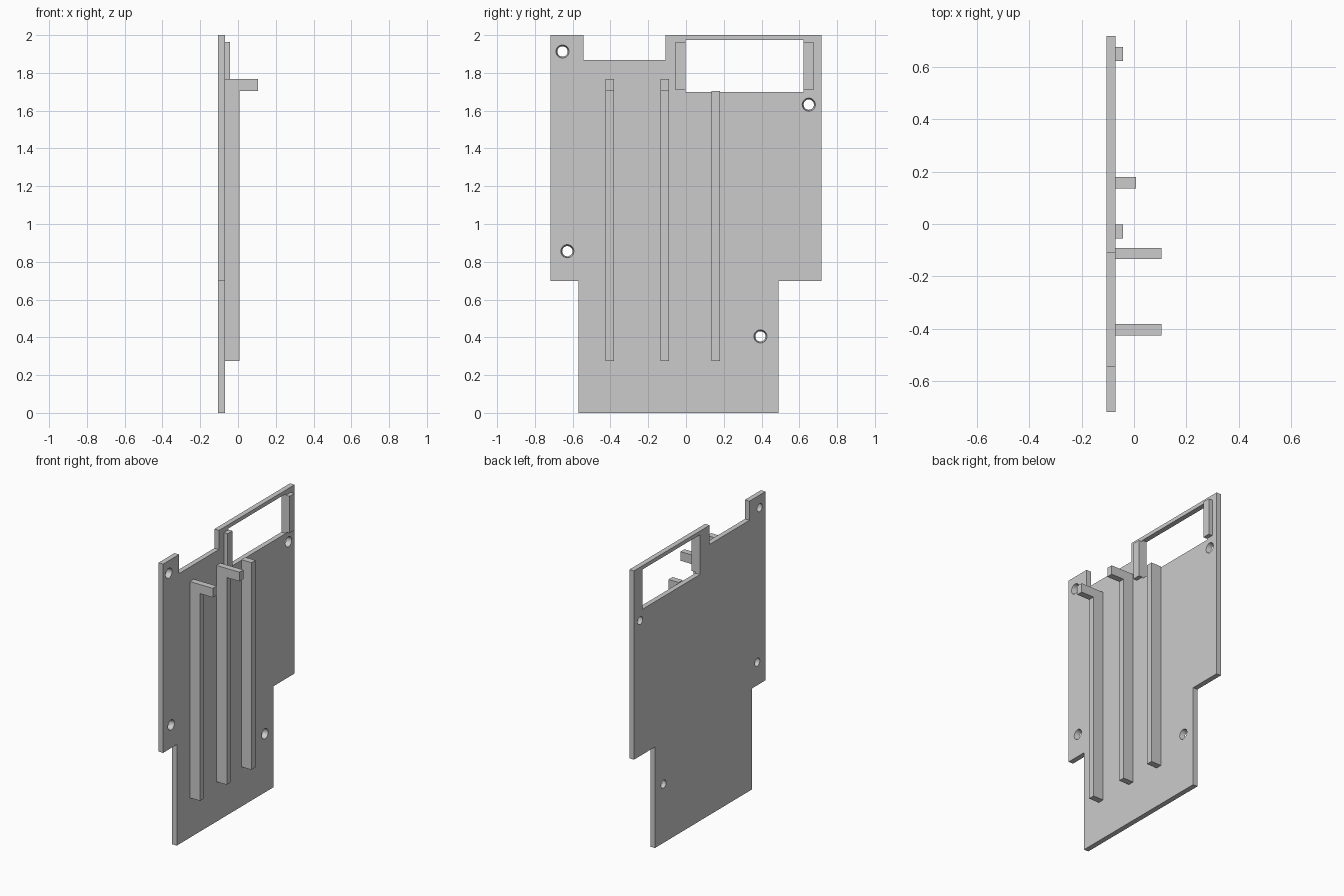
import bpy, bmesh
from math import radians
from mathutils import Matrix, Vector

if "Cube" in bpy.data.objects:
    bpy.data.objects.remove(bpy.data.objects["Cube"])

BACK, FACE = -0.105, -0.07   # the two sides of the plate

grey = bpy.data.materials.new("plain grey")
grey.use_nodes = True
grey.diffuse_color = (0.6, 0.6, 0.6, 1)
grey.node_tree.nodes["Principled BSDF"].inputs["Base Color"].default_value = (0.6, 0.6, 0.6, 1)


def make_object(name, bm):
    bmesh.ops.recalc_face_normals(bm, faces=bm.faces)
    mesh = bpy.data.meshes.new(name)
    bm.to_mesh(mesh)
    bm.free()
    mesh.materials.append(grey)
    obj = bpy.data.objects.new(name, mesh)
    bpy.context.collection.objects.link(obj)
    return obj


def prism(name, points, offset):
    """Extrude a flat outline along an offset."""
    bm = bmesh.new()
    face = bm.faces.new([bm.verts.new(p) for p in points])
    moved = bmesh.ops.extrude_face_region(bm, geom=[face])["geom"]
    verts = [v for v in moved if isinstance(v, bmesh.types.BMVert)]
    bmesh.ops.translate(bm, verts=verts, vec=Vector(offset))
    return make_object(name, bm)


def block(name, x0, x1, y0, y1, z0, z1):
    outline = [(x0, y0, z0), (x0, y1, z0), (x0, y1, z1), (x0, y0, z1)]
    return prism(name, outline, (x1 - x0, 0, 0))


def cut(target, cutter):
    cutter.hide_render = True
    mod = target.modifiers.new("cut", 'BOOLEAN')
    mod.operation = 'DIFFERENCE'
    mod.solver = 'EXACT'
    mod.object = cutter
    bpy.context.view_layer.objects.active = target
    bpy.ops.object.modifier_apply(modifier=mod.name)
    bpy.data.objects.remove(cutter)


# Stepped plate with a notch in its top edge
outline = [(-0.568, 0), (0.489, 0), (0.489, 0.697), (0.717, 0.697), (0.717, 2),
           (-0.108, 2), (-0.108, 1.868), (-0.543, 1.868), (-0.543, 2),
           (-0.717, 2), (-0.717, 0.697), (-0.568, 0.697)]
plate = prism("plate", [(BACK, y, z) for y, z in outline], (FACE - BACK, 0, 0))

# Window opening
cut(plate, block("window_cutter", -0.2, 0.1, -0.002, 0.622, 1.70, 1.974))

# Screw holes, slightly wider on the ribbed side
for y, z in [(-0.654, 1.913), (0.65, 1.632), (-0.628, 0.856), (0.394, 0.405)]:
    bm = bmesh.new()
    bmesh.ops.create_cone(
        bm, cap_ends=True, segments=32, radius1=0.027, radius2=0.035,
        depth=FACE - BACK + 0.002,
        matrix=Matrix.Translation(((BACK + FACE) / 2, y, z)) @ Matrix.Rotation(radians(90), 4, 'Y'))
    cut(plate, make_object("hole_cutter", bm))

# Raised strips on both sides of the window
for name, y in [("window_strip_front", -0.055), ("window_strip_back", 0.622)]:
    block(name, FACE, -0.042, y, y + 0.053, 1.709, 1.964)

# Two hooked ribs and one plain rib
hook = [(FACE, 0.275), (0.008, 0.275), (0.008, 1.705), (0.105, 1.705), (0.105, 1.768), (FACE, 1.768)]
for name, y in [("hooked_rib_front", -0.425), ("hooked_rib_middle", -0.134)]:
    prism(name, [(x, y, z) for x, z in hook], (0, 0.043, 0))
block("plain_rib", FACE, 0.008, 0.136, 0.179, 0.275, 1.705)

# Flat faces with smooth hole walls
bpy.ops.object.select_all(action='DESELECT')
plate.select_set(True)
bpy.context.view_layer.objects.active = plate
bpy.ops.object.shade_smooth_by_angle(angle=radians(30))
